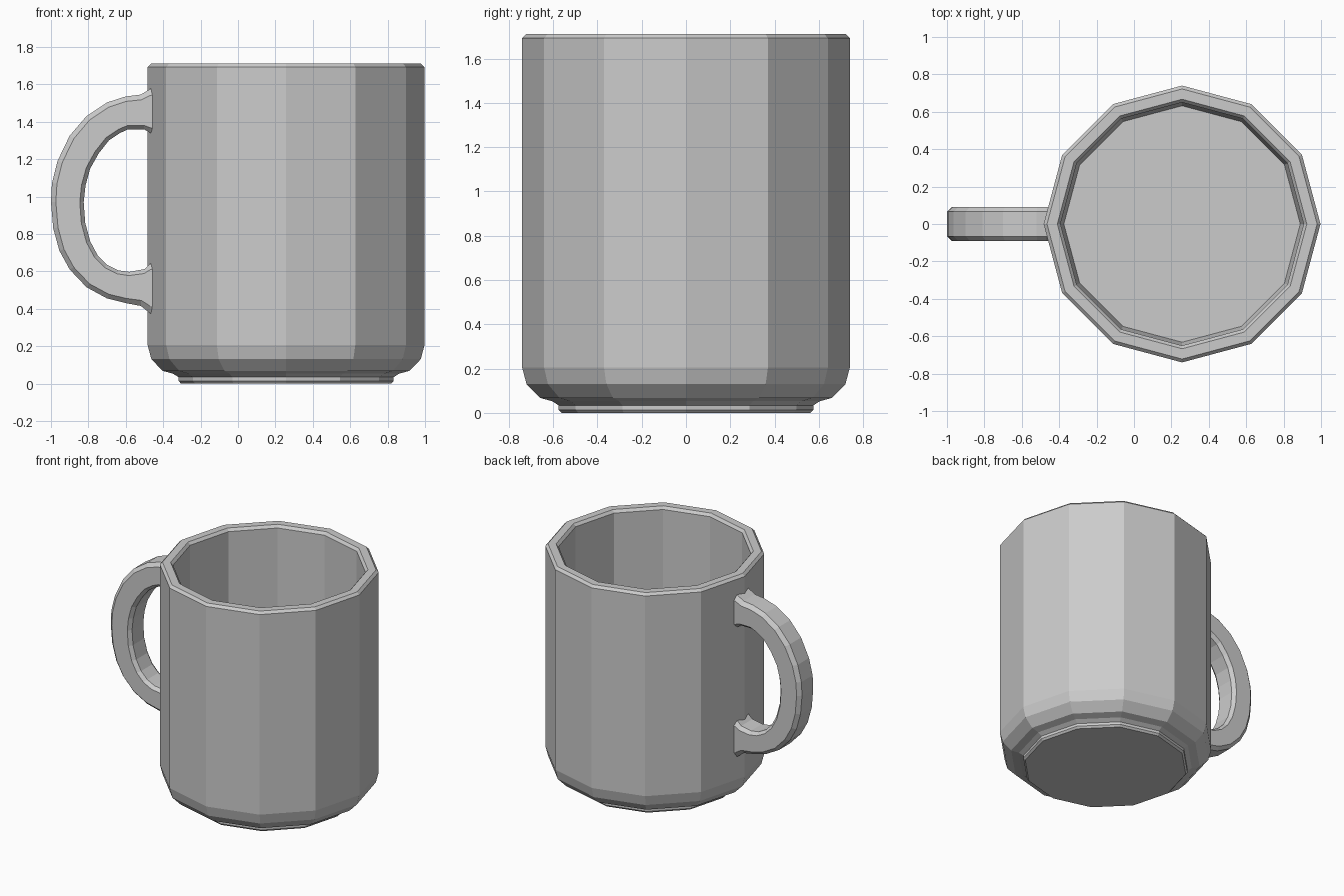
import bpy, bmesh
from math import sin, cos, pi

SIDES = 12
CX = 0.257      # axis of the mug body


def finish(bm, name):
    bmesh.ops.recalc_face_normals(bm, faces=bm.faces)
    mesh = bpy.data.meshes.new(name)
    bm.to_mesh(mesh)
    bm.free()
    obj = bpy.data.objects.new(name, mesh)
    bpy.context.collection.objects.link(obj)
    return obj


def loft(name, rings):
    """Skin a list of equal-length point rings and cap both ends."""
    bm = bmesh.new()
    vs = [[bm.verts.new(p) for p in ring] for ring in rings]
    n = len(vs[0])
    for a, b in zip(vs, vs[1:]):
        for i in range(n):
            j = (i + 1) % n
            bm.faces.new((a[i], a[j], b[j], b[i]))
    bm.faces.new(vs[0])
    bm.faces.new(vs[-1])
    return finish(bm, name)


# Mug body: (radius, z) from the foot, up the outside, over the rim, down to the inner floor
profile = [(0.562, 0.0), (0.575, 0.014), (0.575, 0.034), (0.605, 0.053), (0.66, 0.068),
           (0.72, 0.13), (0.74, 0.205), (0.74, 1.692), (0.722, 1.71),
           (0.667, 1.71), (0.65, 1.69), (0.65, 0.2), (0.632, 0.1)]
loft("mug_body", [[(CX + r * cos(2 * pi * i / SIDES), r * sin(2 * pi * i / SIDES), z)
                   for i in range(SIDES)] for r, z in profile])

# Handle: matching outer and inner edge points, flared where they meet the body
outer = [(-0.44, 1.585), (-0.47, 1.575), (-0.52, 1.545), (-0.6, 1.535), (-0.7, 1.503), (-0.81, 1.43),
         (-0.9, 1.325), (-0.965, 1.19), (-0.995, 1.07), (-1.0, 0.97), (-0.988, 0.83),
         (-0.955, 0.71), (-0.9, 0.61), (-0.81, 0.515), (-0.7, 0.455), (-0.6, 0.43),
         (-0.52, 0.415), (-0.47, 0.375), (-0.44, 0.365)]
inner = [(-0.44, 1.33), (-0.47, 1.34), (-0.5, 1.358), (-0.59, 1.358), (-0.63, 1.34), (-0.69, 1.3),
         (-0.745, 1.23), (-0.79, 1.15), (-0.815, 1.06), (-0.825, 0.97), (-0.817, 0.86),
         (-0.79, 0.76), (-0.75, 0.685), (-0.7, 0.635), (-0.64, 0.605), (-0.58, 0.597),
         (-0.5, 0.612), (-0.47, 0.64), (-0.44, 0.65)]
# Chamfered section: (fraction from outer to inner edge, y)
section = [(0, -0.066), (0, 0.066), (0.15, 0.092), (0.88, 0.092),
           (1, 0.066), (1, -0.066), (0.88, -0.092), (0.15, -0.092)]
loft("handle", [[(o[0] + (k[0] - o[0]) * t, y, o[1] + (k[1] - o[1]) * t)
                 for t, y in section] for o, k in zip(outer, inner)])
